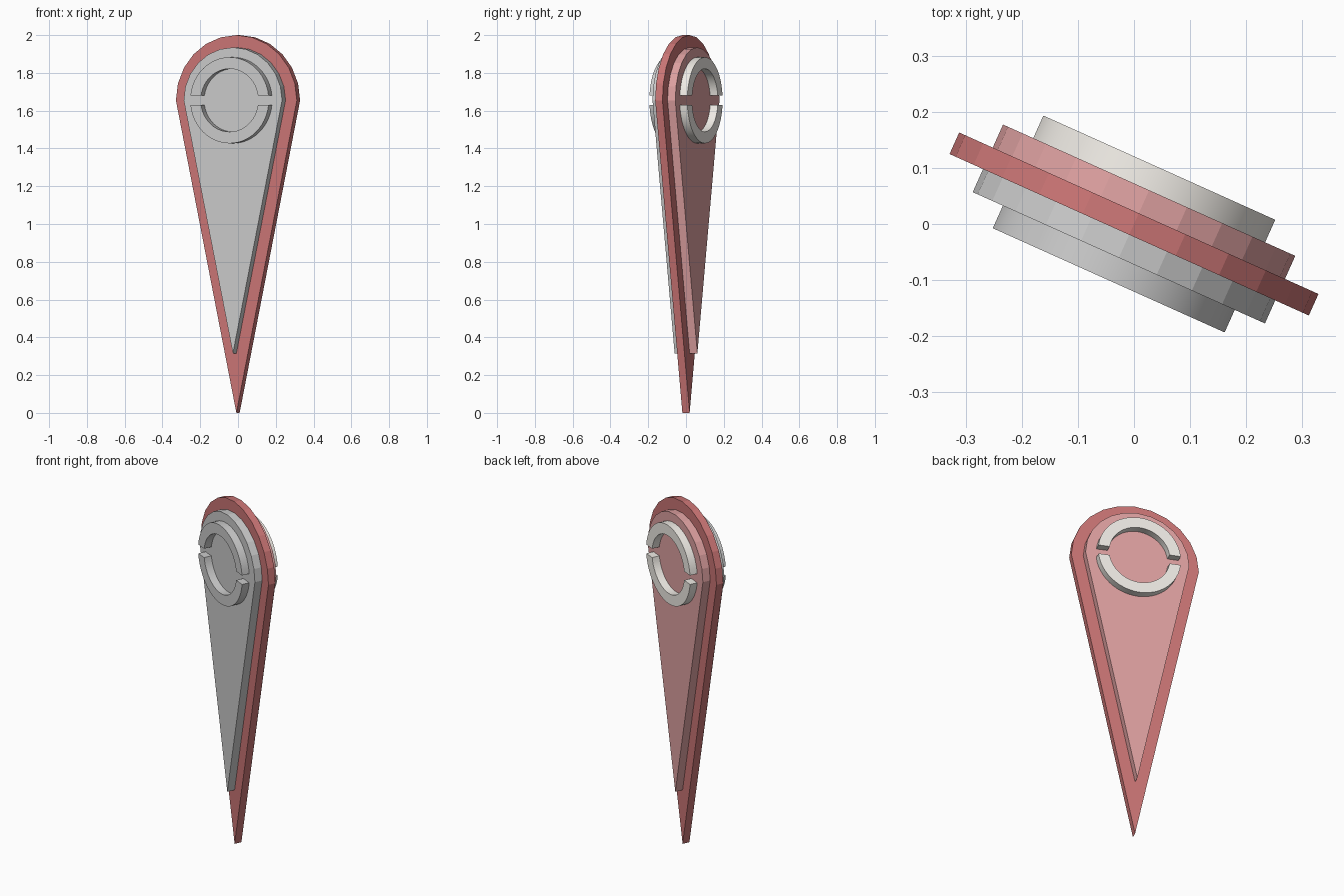
import bpy, bmesh, math

if "Cube" in bpy.data.objects:
    bpy.data.objects.remove(bpy.data.objects["Cube"])

YAW = math.radians(-24.2)
CENTRE_Z = 1.655


def material(name, colour):
    m = bpy.data.materials.new(name)
    m.diffuse_color = (*colour, 1)
    m.use_nodes = True
    m.node_tree.nodes["Principled BSDF"].inputs["Base Color"].default_value = m.diffuse_color
    return m


def extrude_outline(name, outline, v0, v1, mat=None, smooth=False):
    """Closed (x, z) outline extruded along y from v0 to v1, then turned about z."""
    bm = bmesh.new()
    face = bm.faces.new([bm.verts.new((x, v0, z)) for x, z in outline])
    out = bmesh.ops.extrude_face_region(bm, geom=[face])
    for v in out["geom"]:
        if isinstance(v, bmesh.types.BMVert):
            v.co.y = v1
    bmesh.ops.recalc_face_normals(bm, faces=bm.faces)
    mesh = bpy.data.meshes.new(name)
    bm.to_mesh(mesh)
    bm.free()
    obj = bpy.data.objects.new(name, mesh)
    bpy.context.collection.objects.link(obj)
    obj.rotation_euler.z = YAW
    if mat:
        mesh.materials.append(mat)
    if smooth:
        bpy.ops.object.select_all(action='DESELECT')
        obj.select_set(True)
        bpy.context.view_layer.objects.active = obj
        bpy.ops.object.shade_smooth_by_angle(angle=math.radians(30))
    return obj


def teardrop(half_width, rise, tip_z, steps=12):
    """Half-round top tapering straight down to a point."""
    pts = [(half_width * math.cos(math.pi * i / steps),
            CENTRE_Z + rise * math.sin(math.pi * i / steps)) for i in range(steps + 1)]
    return pts + [(0, tip_z)]


def half_ring(sign, outer=0.228, inner=0.167, gap=0.026, steps=24):
    """Half of a ring, cut off parallel to the horizontal gap."""
    def arc(r):
        a = math.asin(gap / r)
        angles = [a + (math.pi - 2 * a) * i / steps for i in range(steps + 1)]
        return [(r * math.cos(t), CENTRE_Z + sign * r * math.sin(t)) for t in angles]
    return arc(outer) + arc(inner)[::-1]


dark_red = material("dark_red", (0.60, 0.18, 0.18))
light_red = material("light_red", (0.74, 0.36, 0.36))
cream = material("cream", (0.88, 0.85, 0.80))

# Middle plate
extrude_outline("core_plate", teardrop(0.351, 0.345, 0), -0.021, 0.021, dark_red)

# Raised plate and split ring on each face
for side, d, plate_mat, ring_mat in (("front", -1, None, None),
                                     ("back", 1, light_red, cream)):
    extrude_outline(side + "_plate", teardrop(0.2855, 0.28, 0.315),
                    d * 0.019, d * 0.066, plate_mat)
    for half, sign in (("upper", 1), ("lower", -1)):
        extrude_outline(f"{side}_{half}_half_ring", half_ring(sign),
                        d * 0.064, d * 0.11, ring_mat, smooth=True)
